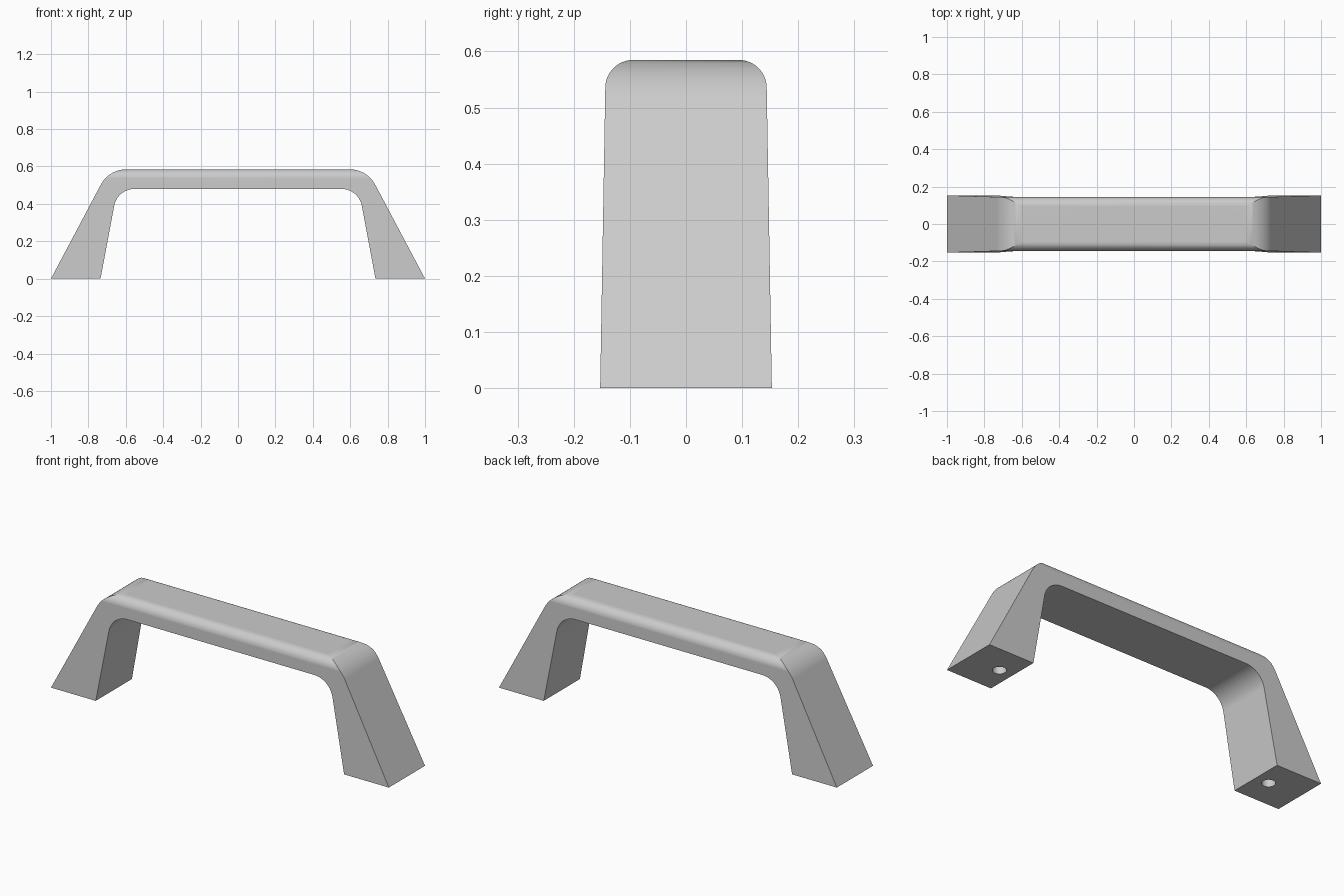
import bpy, bmesh, math
from mathutils import Vector

cube = bpy.data.objects.get("Cube")
if cube:
    bpy.data.objects.remove(cube, do_unlink=True)


def fillet(before, corner, after, radius, steps=14):
    """Points of the arc rounding a corner between two straight lines."""
    a, c, b = Vector(before), Vector(corner), Vector(after)
    u, v = (a - c).normalized(), (b - c).normalized()
    half = u.angle(v) / 2
    centre = c + (u + v).normalized() * radius / math.sin(half)
    start = c + u * radius / math.tan(half) - centre
    end = c + v * radius / math.tan(half) - centre
    turn = math.pi - 2 * half
    return [centre + (start * math.sin((1 - i / steps) * turn)
                      + end * math.sin(i / steps * turn)) / math.sin(turn)
            for i in range(steps + 1)]


def mirrored(points):
    return [Vector((-p[0], p[1])) for p in reversed(points)]


def prism(name, points, place, direction):
    """Extrude a flat outline along a direction."""
    bm = bmesh.new()
    face = bm.faces.new([bm.verts.new(place(p)) for p in points])
    top = bmesh.ops.extrude_face_region(bm, geom=[face])
    verts = [v for v in top["geom"] if isinstance(v, bmesh.types.BMVert)]
    bmesh.ops.translate(bm, verts=verts, vec=direction)
    bmesh.ops.recalc_face_normals(bm, faces=bm.faces)
    mesh = bpy.data.meshes.new(name)
    bm.to_mesh(mesh)
    bm.free()
    obj = bpy.data.objects.new(name, mesh)
    bpy.context.collection.objects.link(obj)
    return obj


def combine(obj, cutter, operation):
    mod = obj.modifiers.new(operation, 'BOOLEAN')
    mod.operation, mod.object, mod.solver = operation, cutter, 'EXACT'
    bpy.context.view_layer.objects.active = obj
    bpy.ops.object.modifier_apply(modifier=mod.name)
    bpy.data.objects.remove(cutter, do_unlink=True)


height = 0.585

# Arched front outline: sloping legs with rounded bends
outer = [Vector((1, 0))] + fillet((1, 0), (0.69, height), (0, height), 0.155)
inner = [Vector((0.735, 0))] + fillet((0.735, 0), (0.645, 0.48), (0, 0.48), 0.11)
outline = outer + mirrored(outer) + mirrored(inner)[::-1] + inner[::-1]
handle = prism("handle", outline, lambda p: (p[0], -0.3, p[1]), (0, 0.6, 0))

# Tapered side outline with rounded upper edges
side = [Vector((0.153, -0.0))] + fillet((0.153, 0), (0.143, height), (0, height), 0.05)
foot = [Vector((0.1535, -0.03))]
envelope = prism("side_envelope", foot + side[1:] + mirrored(side[1:]) + mirrored(foot),
                 lambda p: (-1.2, p[0], p[1]), (2.4, 0, 0))
combine(handle, envelope, 'INTERSECT')

# Screw holes in the feet
for x in (-0.812, 0.812):
    bpy.ops.mesh.primitive_cylinder_add(vertices=32, radius=0.033, depth=0.4,
                                        location=(x, 0, 0))
    combine(handle, bpy.context.object, 'DIFFERENCE')

# Single grey finish
grey = bpy.data.materials.new("light_grey")
grey.use_nodes = True
grey.diffuse_color = (0.6, 0.6, 0.6, 1)
grey.node_tree.nodes["Principled BSDF"].inputs["Base Color"].default_value = grey.diffuse_color
handle.data.materials.clear()
handle.data.materials.append(grey)
for poly in handle.data.polygons:
    poly.material_index = 0

# Smooth bends, crisp corners
bpy.ops.object.select_all(action='DESELECT')
handle.select_set(True)
bpy.context.view_layer.objects.active = handle
bpy.ops.object.shade_smooth_by_angle(angle=math.radians(25))
weighted = handle.modifiers.new("weighted_normals", 'WEIGHTED_NORMAL')
weighted.keep_sharp = True
